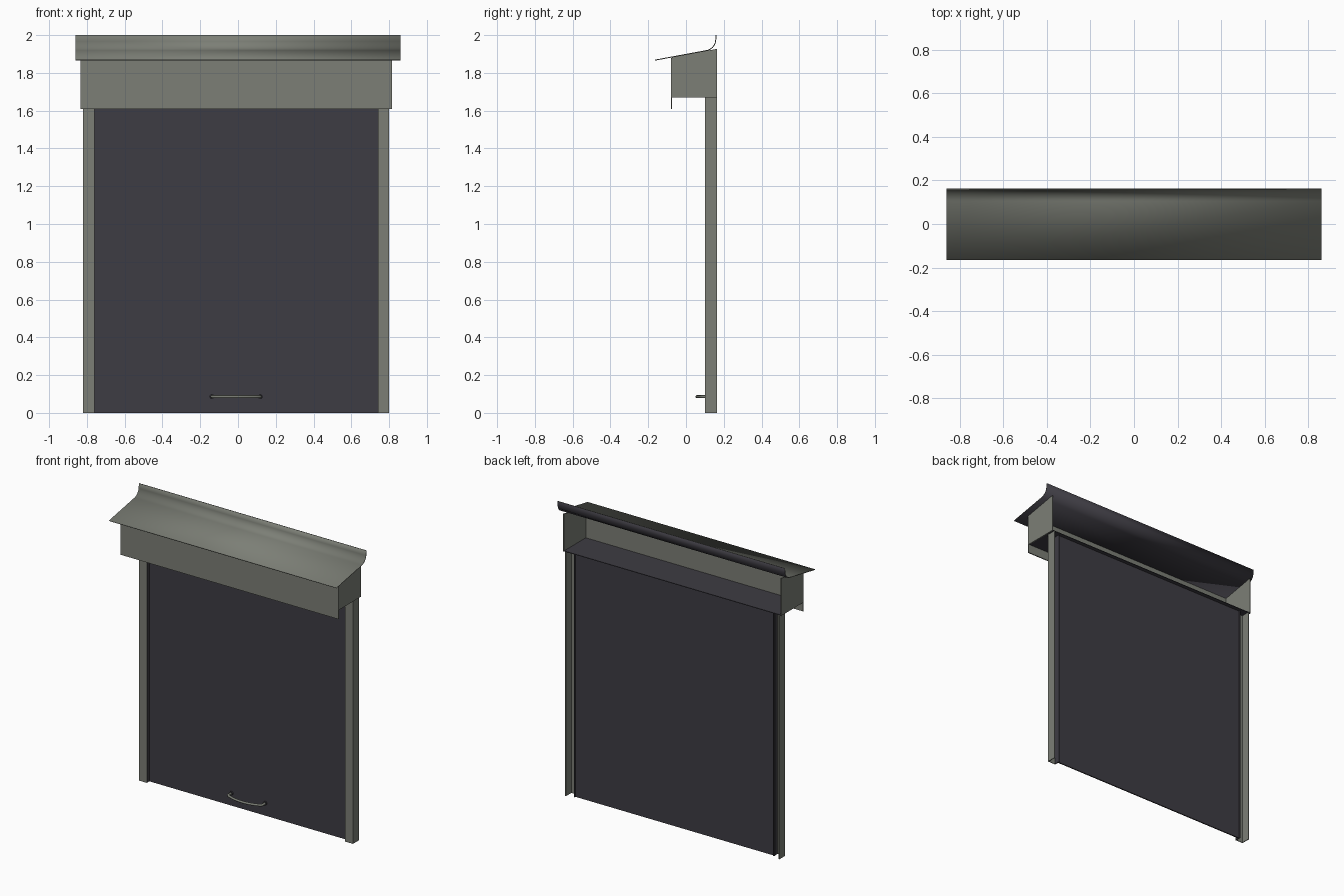
import bpy, bmesh, math

cube = bpy.data.objects.get("Cube")
if cube:
    bpy.data.objects.remove(cube, do_unlink=True)


def material(name, rgb):
    m = bpy.data.materials.new(name)
    m.use_nodes = True
    m.diffuse_color = (*rgb, 1)
    m.node_tree.nodes["Principled BSDF"].inputs["Base Color"].default_value = (*rgb, 1)
    return m


GREY = material("warm grey metal", (0.20, 0.21, 0.18))
DARK = material("charcoal", (0.048, 0.045, 0.056))
CX = -0.01            # middle of the casing and the shutter
FLOOR = 1.67          # underside of the casing


def finish(name, bm, mats):
    bmesh.ops.recalc_face_normals(bm, faces=bm.faces[:])
    mesh = bpy.data.meshes.new(name)
    bm.to_mesh(mesh)
    bm.free()
    for m in mats:
        mesh.materials.append(m)
    obj = bpy.data.objects.new(name, mesh)
    bpy.context.collection.objects.link(obj)
    return obj


def extrude(name, points, direction, mat, place):
    """Extrude a closed outline; place maps 2D points into space."""
    bm = bmesh.new()
    face = bm.faces.new([bm.verts.new(place(a, b)) for a, b in points])
    ext = bmesh.ops.extrude_face_region(bm, geom=[face])
    verts = [g for g in ext["geom"] if isinstance(g, bmesh.types.BMVert)]
    bmesh.ops.translate(bm, verts=verts, vec=direction)
    return finish(name, bm, [mat])


def box(name, x0, x1, y0, y1, z0, z1, mat):
    outline = [(x0, y0), (x1, y0), (x1, y1), (x0, y1)]
    return extrude(name, outline, (0, 0, z1 - z0), mat, lambda a, b: (a, b, z0))


# Casing: front panel, end plates and floor, open at the back
HALF = 0.825
box("casing_front", CX - HALF, CX + HALF, -0.08, -0.073, 1.61, 1.88, GREY)
end_outline = [(-0.075, FLOOR), (0.163, FLOOR), (0.163, 1.927), (-0.075, 1.882)]
for side, x in (("right", CX - HALF), ("left", CX + HALF - 0.006)):
    extrude("casing_end_" + side, end_outline, (0.006, 0, 0), GREY,
            lambda a, b: (x, a, b))
box("casing_floor", CX - HALF + 0.006, CX + HALF - 0.006, -0.073, 0.162,
    FLOOR, FLOOR + 0.004, DARK)

# Roof: sloping sheet that sweeps up into a rear flashing
ROOF_HALF = 0.86
path = [(-0.165, 1.87), (0.105, 1.92)]
for i in range(1, 9):
    t = math.radians(80 * i / 8)
    path.append((0.105 + 0.05 * math.sin(t), 1.92 + 0.05 * (1 - math.cos(t)) + 0.006 * math.sin(t)))
path.append((0.157, 2.0))
bm = bmesh.new()
strips = [[bm.verts.new((s * ROOF_HALF, y, z)) for y, z in path] for s in (-1, 1)]
for i in range(len(path) - 1):
    bm.faces.new((strips[0][i], strips[1][i], strips[1][i + 1], strips[0][i + 1]))
bm.normal_update()
roof = finish("roof", bm, [GREY, DARK])
if roof.data.polygons[0].normal.z < 0:
    roof.data.flip_normals()
solid = roof.modifiers.new("Sheet", "SOLIDIFY")
solid.thickness = 0.005
solid.offset = -1
solid.material_offset = 1       # charcoal underside
solid.material_offset_rim = 0

# Guide rails: outer web and front flange, with a dark inner seal
for side, s in (("right", -1), ("left", 1)):
    outline = [(0.81, 0.163), (0.81, 0.10), (0.75, 0.10), (0.75, 0.104),
               (0.805, 0.104), (0.805, 0.163)]
    extrude("rail_" + side, outline, (0, 0, FLOOR), GREY,
            lambda a, b: (CX + s * a, b, 0))
    xs = sorted((CX + s * 0.75, CX + s * 0.755))
    box("rail_seal_" + side, *xs, 0.104, 0.145, 0, FLOOR, DARK)

# Shutter panel
box("shutter", CX - 0.757, CX + 0.757, 0.128, 0.136, 0, FLOOR, DARK)

# Bowed pull handle
curve = bpy.data.curves.new("handle", "CURVE")
curve.dimensions = "3D"
curve.bevel_depth = 0.008
curve.bevel_resolution = 2
curve.use_fill_caps = True
bow = [(-0.128, 0.13), (-0.128, 0.092)]
for i in range(13):
    u = -1 + i / 6
    bow.append((0.12 * u, 0.058 + 0.026 * u * u))
bow += [(0.128, 0.092), (0.128, 0.13)]
spline = curve.splines.new("POLY")
spline.points.add(len(bow) - 1)
for p, (x, y) in zip(spline.points, bow):
    p.co = (CX + x, y, 0.086, 1)
curve.materials.append(GREY)
handle = bpy.data.objects.new("handle", curve)
bpy.context.collection.objects.link(handle)

# Round mounting feet of the handle
for side, s in (("right", -1), ("left", 1)):
    ring = [(CX + s * 0.128 + 0.013 * math.cos(k * math.tau / 12),
             0.086 + 0.013 * math.sin(k * math.tau / 12)) for k in range(12)]
    extrude("handle_foot_" + side, ring, (0, 0.01, 0), DARK,
            lambda a, b: (a, 0.119, b))

# Soft shading on the curved sheet, sharp edges kept
bpy.ops.object.select_all(action="DESELECT")
roof.select_set(True)
bpy.context.view_layer.objects.active = roof
bpy.ops.object.shade_smooth_by_angle(angle=math.radians(30))
